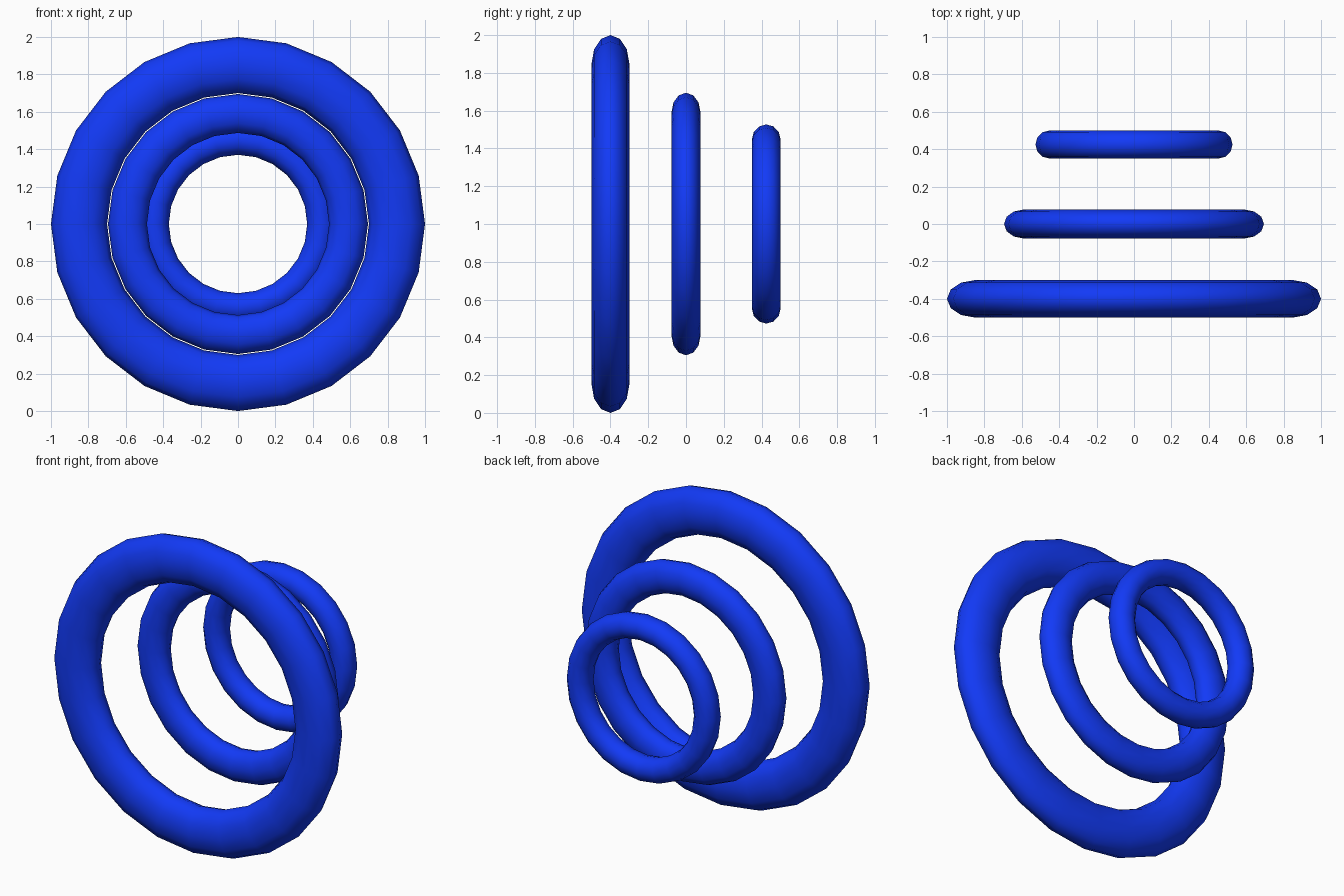
import bpy, math

if "Cube" in bpy.data.objects:
    bpy.data.objects.remove(bpy.data.objects["Cube"])

blue = bpy.data.materials.new("blue")
blue.diffuse_color = (0.006, 0.042, 0.93, 1.0)
blue.use_nodes = True
blue.node_tree.nodes["Principled BSDF"].inputs["Base Color"].default_value = blue.diffuse_color


def ring(name, y, outer, inner, half_depth):
    """Upright torus facing -y, its tube flattened to an elliptical section."""
    tube = (outer - inner) / 2
    bpy.ops.mesh.primitive_torus_add(
        major_segments=24, minor_segments=12,
        major_radius=(outer + inner) / 2, minor_radius=tube,
        location=(0, y, 1), rotation=(math.pi / 2, 0, 0))
    ob = bpy.context.object
    ob.name = name
    ob.scale = (1, 1, half_depth / tube)
    bpy.ops.object.transform_apply(location=False, rotation=True, scale=True)
    bpy.ops.object.shade_smooth()
    ob.data.materials.append(blue)


# Three rings on one axis, shrinking from front to back
ring("large_front_ring", -0.40, 1.00, 0.70, 0.10)
ring("middle_ring", 0.0, 0.695, 0.487, 0.077)
ring("small_back_ring", 0.425, 0.527, 0.37, 0.076)
